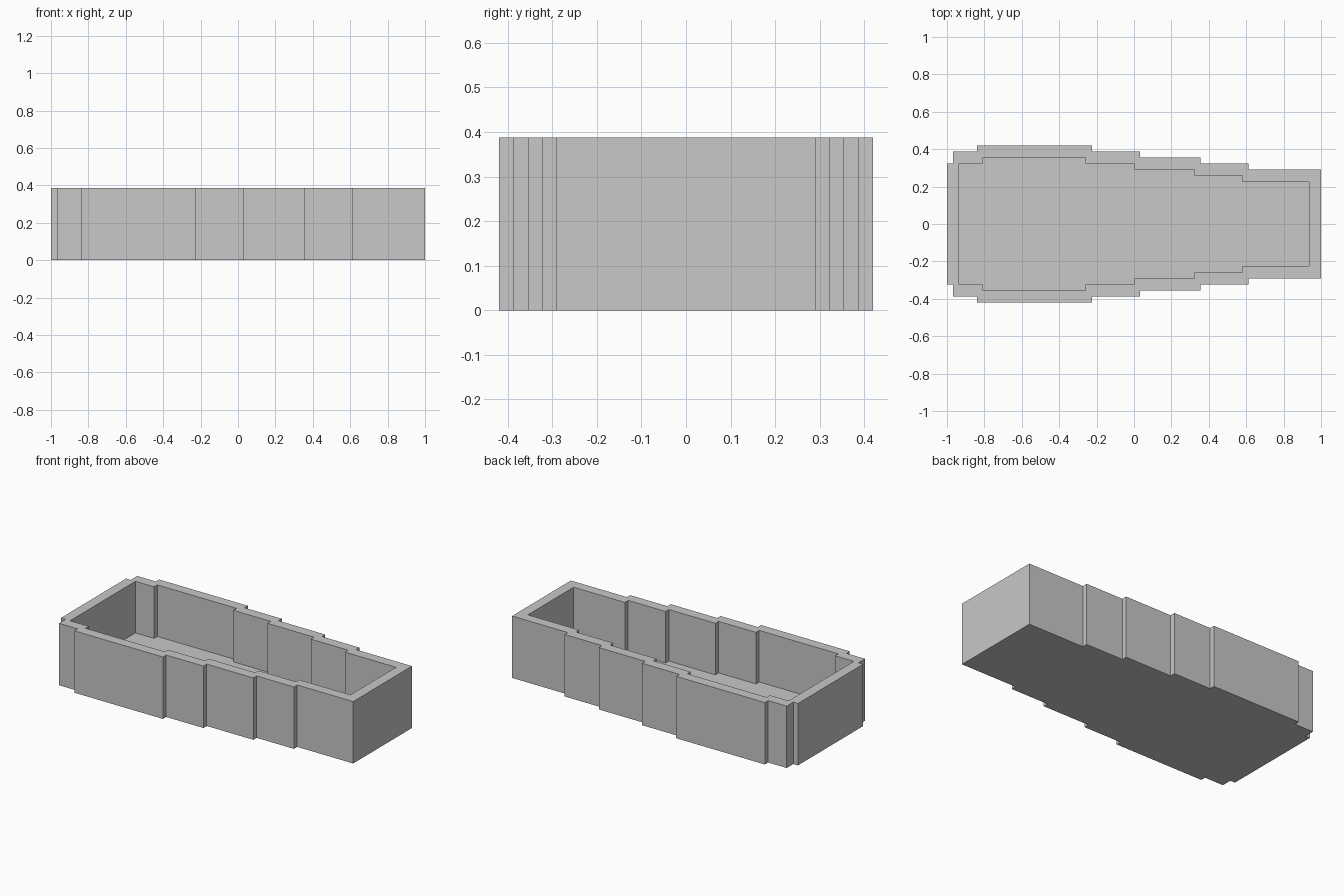
import bpy
import bmesh

cube = bpy.data.objects.get("Cube")
if cube:
    bpy.data.objects.remove(cube, do_unlink=True)

U = 1 / 31                 # grid step of the stepped outline
HEIGHT = 12 * U
FLOOR = 2 * U

# Stepped half-outlines: (start x, half width) per section, then end x
OUTER = [(-31, 10), (-30, 12), (-26, 13), (-7, 12), (1, 11), (11, 10), (19, 9)]
INNER = [(-29, 10), (-25, 11), (-8, 10), (0, 9), (10, 8), (18, 7)]


def outline(sections, end):
    """Closed counter-clockwise outline, mirrored across the x axis."""
    ends = [s[0] for s in sections[1:]] + [end]
    side = []
    for (x0, w), x1 in zip(sections, ends):
        side += [(x0 * U, -w * U), (x1 * U, -w * U)]
    return side + [(x, -y) for x, y in reversed(side)]


def walls(bm, points, z0, z1):
    """Vertical wall around an outline; returns lower and upper vertex rings."""
    low = [bm.verts.new((x, y, z0)) for x, y in points]
    high = [bm.verts.new((x, y, z1)) for x, y in points]
    n = len(points)
    for i in range(n):
        j = (i + 1) % n
        bm.faces.new((low[i], low[j], high[j], high[i]))
    return low, high


def ring_edges(bm, ring):
    return [bm.edges.get((a, b)) for a, b in zip(ring, ring[1:] + ring[:1])]


bm = bmesh.new()
# Outer shell and underside
out_low, out_high = walls(bm, outline(OUTER, 31), 0, HEIGHT)
bm.faces.new(list(reversed(out_low)))
# Inner cavity and floor
in_low, in_high = walls(bm, outline(INNER, 29), FLOOR, HEIGHT)
bm.faces.new(in_low)
# Flat rim joining both outlines
bmesh.ops.triangle_fill(bm, use_beauty=True, normal=(0, 0, 1),
                        edges=ring_edges(bm, out_high) + ring_edges(bm, in_high))
bmesh.ops.recalc_face_normals(bm, faces=bm.faces[:])

mesh = bpy.data.meshes.new("stepped_tray")
bm.to_mesh(mesh)
bm.free()
tray = bpy.data.objects.new("stepped_tray", mesh)
bpy.context.collection.objects.link(tray)

# Plain grey
grey = bpy.data.materials.new("plain grey")
grey.use_nodes = True
color = (0.578, 0.578, 0.578, 1)
grey.diffuse_color = color
for node in grey.node_tree.nodes:
    if node.type == 'BSDF_PRINCIPLED':
        node.inputs["Base Color"].default_value = color
mesh.materials.append(grey)
